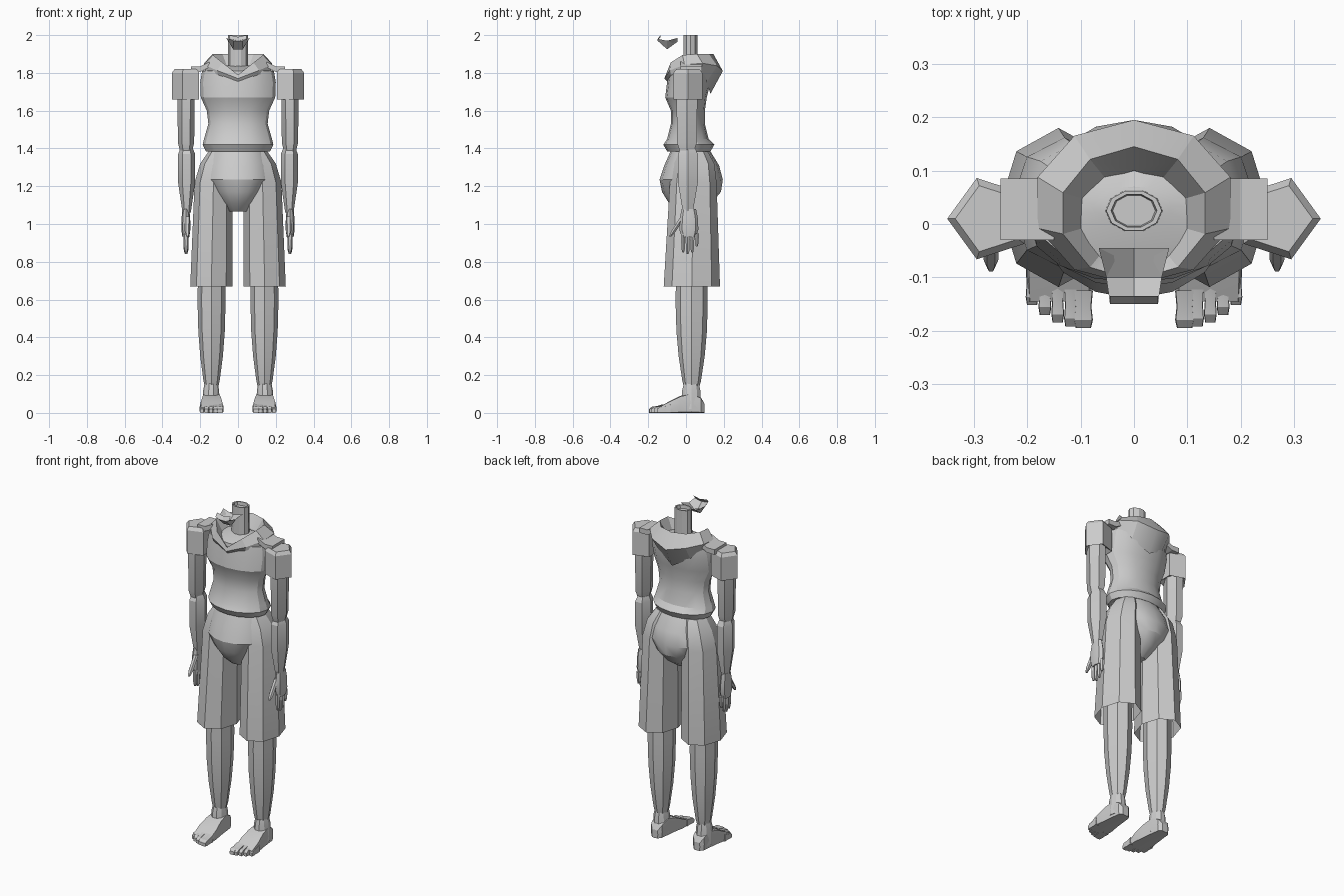
import bpy, bmesh, math
from mathutils import Vector

if "Cube" in bpy.data.objects:
    bpy.data.objects.remove(bpy.data.objects["Cube"])

grey = (.6, .6, .6, 1)
material = bpy.data.materials.new("plain grey")
material.use_nodes = True
material.diffuse_color = grey
material.node_tree.nodes["Principled BSDF"].inputs["Base Color"].default_value = grey


def loft(name, rings, mirror=True, start_cap=True, end_cap=True, angle=25):
    """Skin a row of closed rings into one object, mirrored across x if asked."""
    bm = bmesh.new()
    rows = [[bm.verts.new(point) for point in ring] for ring in rings]
    for lower, upper in zip(rows, rows[1:]):
        for i in range(len(lower)):
            bm.faces.new((lower[i - 1], lower[i], upper[i], upper[i - 1]))
    if start_cap:
        bm.faces.new(rows[0])
    if end_cap:
        bm.faces.new(rows[-1])
    bmesh.ops.recalc_face_normals(bm, faces=bm.faces)
    mesh = bpy.data.meshes.new(name)
    bm.to_mesh(mesh)
    bm.free()
    mesh.materials.append(material)
    part = bpy.data.objects.new(name, mesh)
    bpy.context.collection.objects.link(part)
    bpy.ops.object.select_all(action='DESELECT')
    part.select_set(True)
    bpy.context.view_layer.objects.active = part
    bpy.ops.object.shade_smooth_by_angle(angle=math.radians(angle))
    if mirror:
        part.modifiers.new("other side", 'MIRROR')


def oval(centre, across, along, sides):
    """Ring round a centre, spanned by two half-axis vectors."""
    turns = [math.tau * i / sides for i in range(sides)]
    return [centre + across * math.cos(t) + along * math.sin(t) for t in turns]


def tube(name, x, y, levels, depth=1, sides=8, sway=0, **options):
    """Upright tube from (height, radius) pairs; sway moves y with height."""
    foot = levels[-1][0]
    rings = [oval(Vector((x, y + sway * (z - foot), z)), Vector((radius, 0, 0)),
                  Vector((0, radius * depth, 0)), sides) for z, radius in levels]
    loft(name, rings, **options)


def shell(name, levels, sides, inner=None, **options):
    """Body section from (height, outer x, front y, back y); inner x defaults to -outer."""
    rings = []
    for z, outer, front, back in levels:
        near = -outer if inner is None else inner
        rings.append(oval(Vector(((near + outer) / 2, (front + back) / 2, z)),
                          Vector(((outer - near) / 2, 0, 0)),
                          Vector((0, (back - front) / 2, 0)), sides))
    loft(name, rings, **options)


def lying(name, x, stations, sides=8):
    """Part lying on the ground along y, from (y, half width, top height)."""
    rings = [oval(Vector((x, y, top / 2)), Vector((half, 0, 0)),
                  Vector((0, 0, top / 2)), sides) for y, half, top in stations]
    # square the rounded rings off towards their corners
    for ring, (y, half, top) in zip(rings, stations):
        for point in ring:
            point.x = x + max(-half, min(half, (point.x - x) * 1.3))
            point.z = top / 2 + max(-top / 2, min(top / 2, (point.z - top / 2) * 1.3))
    loft(name, rings)


# Neck with a sunken top
tube("neck", 0, .025, [(1.78, .055), (1.9, .052), (2, .052), (2, .043), (1.98, .04)],
     depth=.75, sides=10, mirror=False)

# Floating jaw plate: half rings from throat to chin
jaw = []
for width, y, rim, low in ((.066, -.045, 1.985, 1.965), (.052, -.1, 1.97, 1.925),
                           (.045, -.15, 1.98, 1.97), (.045, -.135, 2, 1.99)):
    jaw.append([(0, y, low), (width / 2, y, low), (width, y, rim)])
loft("jaw", jaw)

# Shirt from the flared hem up to the shoulders
shell("shirt", [(1.385, .17, -.1, .13), (1.42, .187, -.12, .15), (1.45, .18, -.1, .12),
                (1.53, .157, -.08, .1), (1.6, .165, -.08, .1), (1.67, .197, -.11, .11),
                (1.75, .2, -.1, .13), (1.81, .19, -.09, .13), (1.84, .07, 0, .07)],
      sides=16, mirror=False)

# Hood lying round the shoulders, swept from the front point to the back
hood = []
steps = 5
for i in range(steps + 1):
    t = i / steps
    side, back = math.sin(math.pi * t), -math.cos(math.pi * t)
    rise = math.sin(min(math.pi * t, math.pi / 2))
    hood.append([(.18 * side, .015 + .115 * back, 1.755 - .065 * t + .08 * side),
                 (.19 * side, .04 + .155 * back, 1.77 + .04 * t + .06 * side),
                 (.14 * side, .02 + .125 * back, 1.79 + .11 * rise),
                 (.09 * side, .02 + .08 * back, 1.78 + .05 * t)])
loft("hood", hood, start_cap=False, end_cap=False, angle=15)

# Straps joining the hood to the sleeves
strap = []
for x, top in ((.15, 1.86), (.2, 1.835), (.25, 1.835)):
    strap.append([(x, y, z) for y, z in ((-.03, top), (.085, top),
                                         (.085, top - .03), (-.03, top - .03))])
loft("shoulder_straps", strap)

# Five-sided sleeves with a bevelled top
tube("sleeves", .27, .01, [(1.68, .05), (1.66, .08), (1.8, .08), (1.82, .065)], sides=5)

# Arms, narrowed at elbow and wrist
tube("upper_arms", .275, .005, [(1.7, .046), (1.43, .043), (1.38, .03)],
     depth=1.4, sides=6)
tube("forearms", .272, .01, [(1.4, .033), (1.37, .045), (1.22, .045), (1.06, .022)],
     depth=1.35, sides=6)

# Hands: flat palm, four fingers and a slanted thumb
tube("palms", .276, .015, [(1.08, .018), (1.03, .023), (.97, .024), (.93, .018)], depth=2.1)
for i, name in enumerate(("index", "middle", "ring", "little")):
    tip = .84 + .01 * (i - 1) ** 2
    tube(name + "_fingers", .275, -.015 + .024 * i,
         [(.95, .015), (tip + .02, .012), (tip, .006)], depth=.9, sides=6)
tube("thumbs", .268, -.083, [(1.04, .015), (.96, .014), (.935, .007)], sides=6, sway=.65)

# Shorts: rounded seat and two straight legs open at the hem
shell("shorts_seat", [(1.4, .145, -.075, .12), (1.31, .178, -.115, .175),
                      (1.235, .187, -.14, .195), (1.17, .14, -.127, .185),
                      (1.11, .095, -.09, .135), (1.065, .05, -.04, .07)],
      sides=16, mirror=False)
shell("shorts_legs", [(1.385, .155, -.05, .115), (1.32, .2, -.07, .15),
                      (1.22, .23, -.085, .162), (.668, .253, -.118, .18)],
      sides=8, inner=.03, end_cap=False)

# Lower legs, running up inside the shorts
tube("legs", .14, .03, [(1, .08), (.67, .073), (.58, .074), (.43, .07), (.3, .06),
                        (.17, .043), (.135, .035)], depth=1.15)

# Feet: ankle, wedge-shaped sole and five toes
tube("ankles", .142, .028, [(.155, .035), (.12, .042), (.02, .046)], depth=1.2, sides=10)
lying("feet", .14, [(.097, .02, .05), (.08, .038, .08), (.03, .045, .105),
                    (-.03, .052, .09), (-.09, .062, .06), (-.145, .06, .03)])
for i, name in enumerate(("big", "second", "third", "fourth", "small")):
    half = .012 if i else .018
    tip = -.195 + .0027 * i ** 2
    lying(name + "_toes", .095 + .024 * i,
          [(tip + .07, half, .045), (tip + .04, half * .85, .036),
           (tip + .015, half, .033), (tip, half * .8, .02)])
